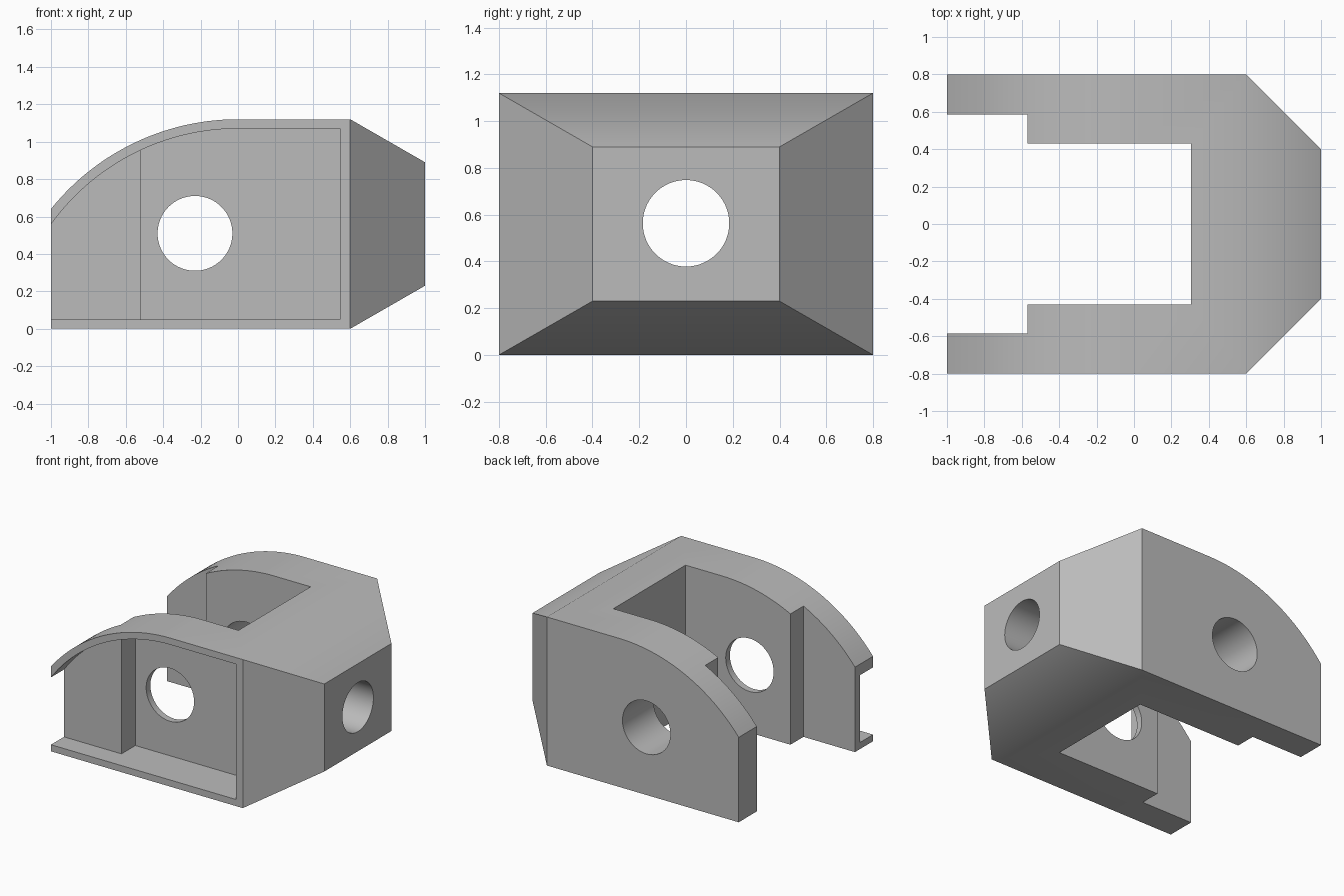
import bpy, bmesh, math
from mathutils import Vector, Matrix

if "Cube" in bpy.data.objects:
    bpy.data.objects.remove(bpy.data.objects["Cube"], do_unlink=True)

grey = bpy.data.materials.new("plain grey")
grey.use_nodes = True
colour = (0.5, 0.5, 0.5, 1)
grey.diffuse_color = colour
grey.node_tree.nodes["Principled BSDF"].inputs["Base Color"].default_value = colour

RADIUS, CENTRE_Z = 1.282, -0.162   # curved roof


def make_object(name, bm):
    bmesh.ops.recalc_face_normals(bm, faces=bm.faces)
    mesh = bpy.data.meshes.new(name)
    bm.to_mesh(mesh)
    bm.free()
    mesh.materials.append(grey)
    obj = bpy.data.objects.new(name, mesh)
    bpy.context.collection.objects.link(obj)
    return obj


def prism(points, offset):
    """Fill a closed outline and extrude it along offset."""
    bm = bmesh.new()
    face = bm.faces.new([bm.verts.new(p) for p in points])
    new = bmesh.ops.extrude_face_region(bm, geom=[face])["geom"]
    bmesh.ops.translate(bm, vec=offset,
                        verts=[v for v in new if isinstance(v, bmesh.types.BMVert)])
    return bm


def roofed_outline(x0, x1, bottom, inset, y, steps=28):
    """Side outline: flat roof for x > 0, circular arc behind it."""
    r = RADIUS - inset
    end = min(x1, 0)
    a0, a1 = math.asin(end / r), math.asin(x0 / r)
    pts = [(x0, y, bottom), (x1, y, bottom)]
    if x1 > 0:
        pts.append((x1, y, CENTRE_Z + r))
    for i in range(steps + 1):
        a = a0 + (a1 - a0) * i / steps
        pts.append((r * math.sin(a), y, CENTRE_Z + r * math.cos(a)))
    return pts


def cut(obj, bm):
    """Subtract a solid from obj and discard the cutter."""
    cutter = make_object("cutter", bm)
    cutter.hide_render = True
    mod = obj.modifiers.new("cut", "BOOLEAN")
    mod.operation, mod.solver, mod.object = "DIFFERENCE", "EXACT", cutter
    bpy.context.view_layer.objects.active = obj
    bpy.ops.object.modifier_apply(modifier=mod.name)
    bpy.data.objects.remove(cutter, do_unlink=True)


def rod(radius, centre, axis):
    bm = bmesh.new()
    turn = Matrix.Rotation(math.pi / 2, 4, axis)
    bmesh.ops.create_cone(bm, cap_ends=True, segments=64, radius1=radius, radius2=radius,
                          depth=2, matrix=Matrix.Translation(centre) @ turn)
    return bm


# Main block with curved roof and tapered nose
bm = prism(roofed_outline(-1, 0.6, 0, 0, -0.8), Vector((0, 1.6, 0)))
bmesh.ops.recalc_face_normals(bm, faces=bm.faces)
end = max(bm.faces, key=lambda f: f.calc_center_median().x)
new = bmesh.ops.extrude_face_region(bm, geom=[end])["geom"]
bmesh.ops.delete(bm, geom=[end], context="FACES_ONLY")
for v in [g for g in new if isinstance(g, bmesh.types.BMVert)]:
    v.co = (1, v.co.y / 2, 0.89 if v.co.z > 0.5 else 0.23)
body = make_object("housing", bm)

# Stepped opening between the side walls
half = [(-1.2, 0.585), (-0.57, 0.585), (-0.57, 0.43), (0.305, 0.43)]
outline = half + [(x, -y) for x, y in reversed(half)]
cut(body, prism([(x, y, -0.2) for x, y in outline], Vector((0, 0, 1.6))))

# Two-depth pocket in the front wall
for x0, x1, back in ((-1.1, -0.52, -0.645), (-0.52, 0.545, -0.48)):
    cut(body, prism(roofed_outline(x0, x1, 0.05, 0.05, -0.9), Vector((0, back + 0.9, 0))))

# Cross hole through both walls, then nose hole
cut(body, rod(0.2, (-0.23, 0, 0.51), "X"))
cut(body, rod(0.185, (1.1, 0, 0.563), "Y"))

# Smooth curves, crisp corners
bpy.ops.object.select_all(action="DESELECT")
body.select_set(True)
bpy.context.view_layer.objects.active = body
bpy.ops.object.shade_smooth_by_angle(angle=math.radians(31))
